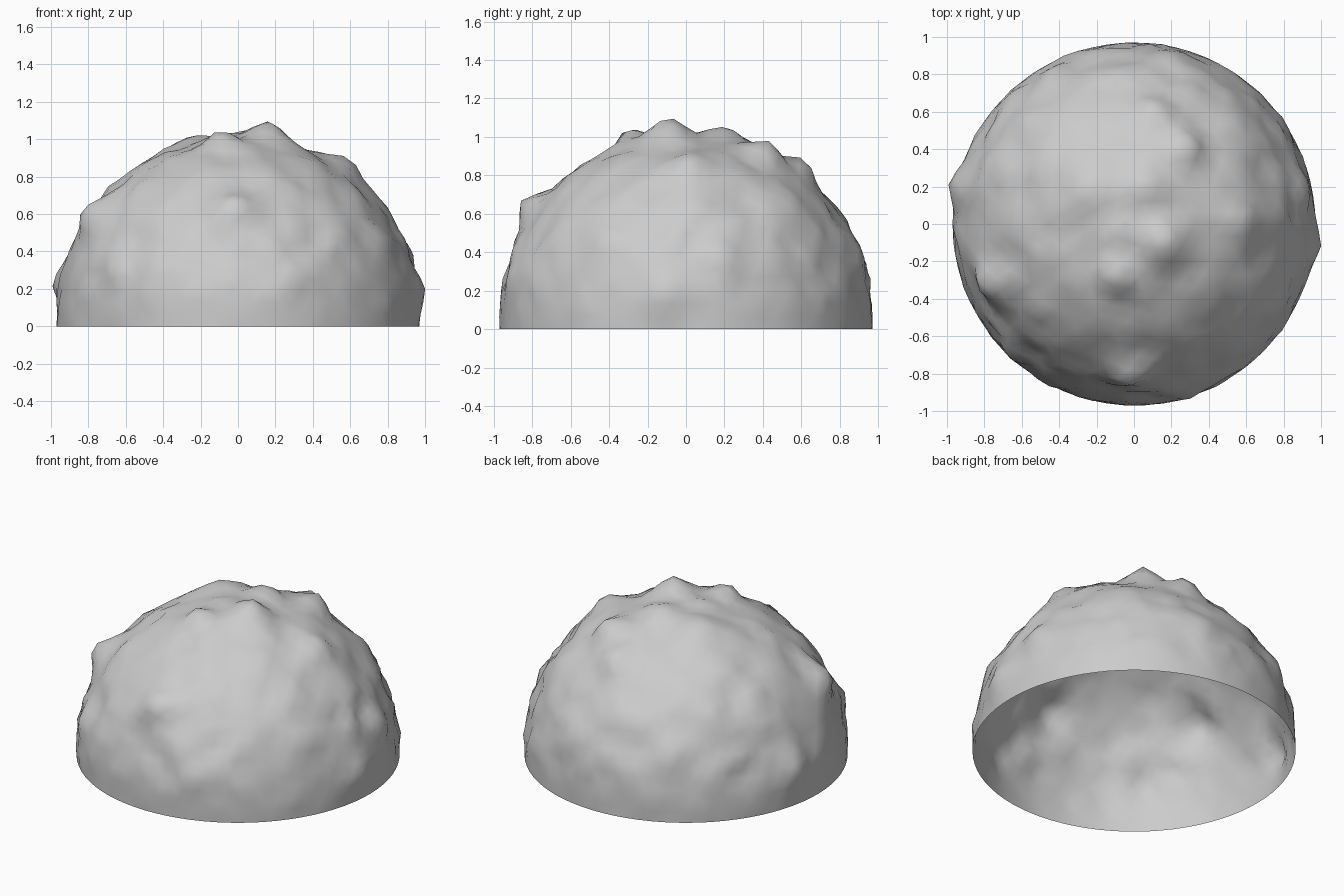
import bpy, bmesh, math
from mathutils import Vector, noise

# Open half ball, cut flat at the ground
bm = bmesh.new()
bmesh.ops.create_icosphere(bm, subdivisions=5, radius=1.0)
bmesh.ops.bisect_plane(bm, geom=bm.verts[:] + bm.edges[:] + bm.faces[:], dist=1e-4,
                       plane_co=(0, 0, 0), plane_no=(0, 0, 1), clear_inner=True)

# Distinct knobs: (x, y, z, angular width), each tip is the final surface position
KNOBS = [
    (0.17, -0.10, 1.10, .10), (-0.10, -0.30, 1.05, .08), (-0.03, -0.86, 0.67, .10),
    (-0.83, -0.33, 0.63, .10), (-0.99, 0.22, 0.25, .09), (1.00, -0.12, 0.20, .10),
    (0.28, 0.44, 0.98, .10), (0.12, 0.63, 0.88, .09), (0.60, 0.02, 0.90, .10),
    (0.79, 0.05, 0.65, .09), (0.56, 0.56, 0.68, .09), (0.64, -0.36, 0.70, .09),
    (-0.56, 0.56, 0.66, .09), (-0.68, -0.70, 0.32, .09), (0.93, 0.20, 0.40, .09),
    (0.30, -0.93, 0.28, .09), (-0.48, -0.85, 0.20, .09), (0.78, -0.45, 0.48, .09),
    (0.20, 0.91, 0.42, .10), (-0.27, 0.20, 1.01, .12), (0.05, 0.22, 1.05, .10),
]
knobs = [(Vector(k[:3]).normalized(), Vector(k[:3]).length, k[3]) for k in KNOBS]

# Push the surface in and out along its radius
for v in bm.verts:
    d = v.co.normalized()
    r = 0.97 + 0.05 * d.z ** 2 + 0.012 * math.sin(math.pi * d.z)
    fade = min(1.0, max(0.0, d.z * 4))
    r += fade * (0.008 * noise.noise(d * 3.1) + 0.03 * noise.noise(d * 8.0 + Vector((4, 2, 9))))
    for axis, tip, w in knobs:
        a = d.angle(axis)
        if a < 3 * w:
            r += (tip - r) * math.exp(-(a / w) ** 2)
    v.co = d * r
    if d.z < 1e-4:
        v.co = d * 0.97
        v.co.z = 0

mesh = bpy.data.meshes.new("lumpy_dome")
bm.to_mesh(mesh)
bm.free()
for p in mesh.polygons:
    p.use_smooth = True
dome = bpy.data.objects.new("lumpy_dome", mesh)
bpy.context.collection.objects.link(dome)
